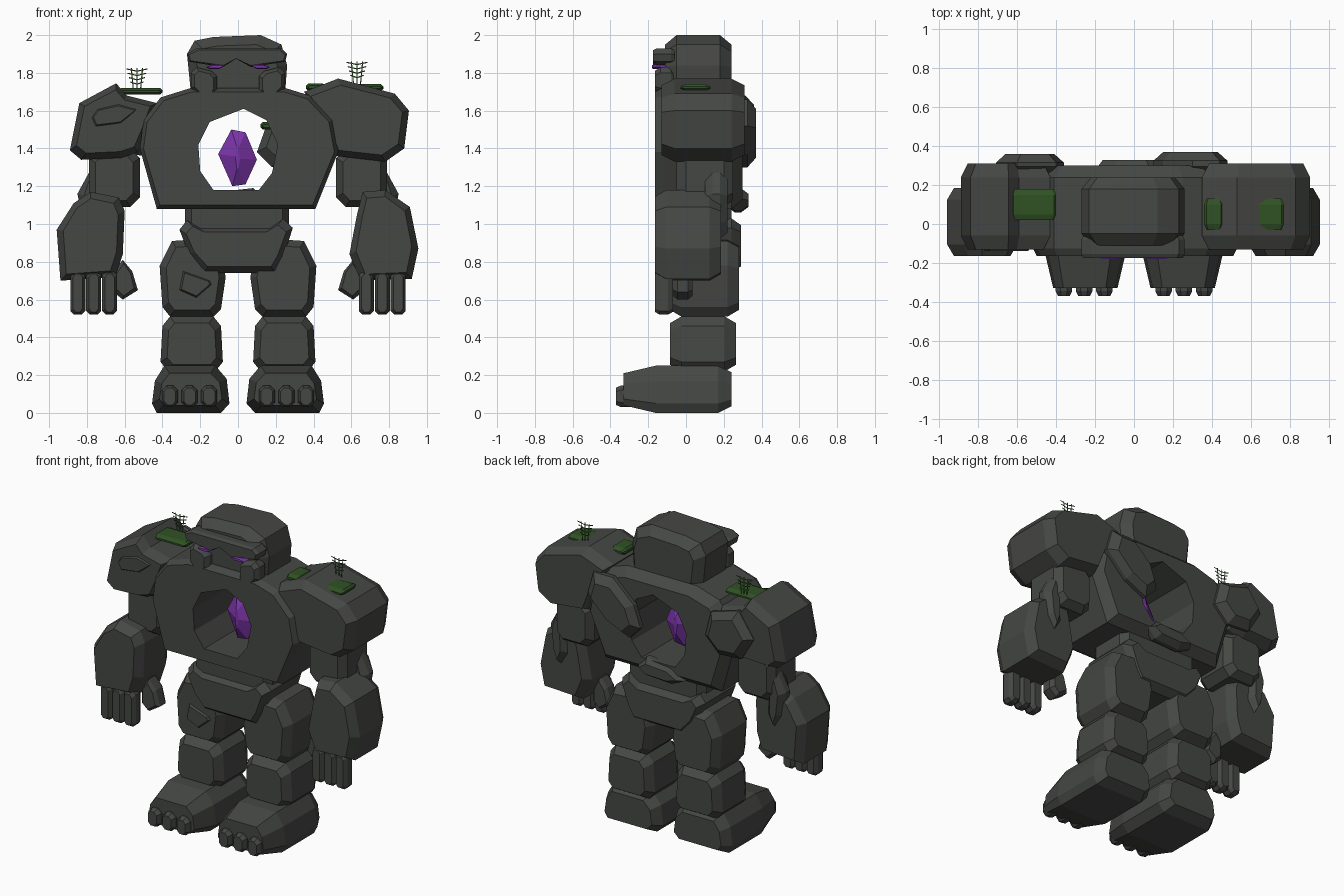
import bpy, bmesh, math
from mathutils import Vector


def material(name, rgb):
    m = bpy.data.materials.new(name)
    m.diffuse_color = (*rgb, 1)
    return m


STONE = material("stone", (0.06, 0.064, 0.058))
PURPLE = material("crystal_purple", (0.2, 0.035, 0.4))
GREEN = material("moss_green", (0.03, 0.085, 0.018))


def finish(name, bm, mat):
    bmesh.ops.recalc_face_normals(bm, faces=bm.faces)
    me = bpy.data.meshes.new(name)
    bm.to_mesh(me)
    bm.free()
    me.materials.append(mat)
    ob = bpy.data.objects.new(name, me)
    bpy.context.collection.objects.link(ob)
    return ob


def rock(name, pts, y0, y1, d=0.05, inset=0.035, d0=None, inset0=None, mat=STONE, s=1):
    """Front outline (x, z) extruded from y0 to y1, chamfered front and back; s=-1 mirrors x."""
    d0 = d if d0 is None else d0
    inset0 = inset if inset0 is None else inset0
    xs, zs = [p[0] for p in pts], [p[1] for p in pts]
    cx, cz = (min(xs) + max(xs)) / 2, (min(zs) + max(zs)) / 2
    hx, hz = (max(xs) - min(xs)) / 2, (max(zs) - min(zs)) / 2
    bm = bmesh.new()
    rings = []
    for y, i in ((y0, inset0), (y0 + d0, 0), (y1 - d, 0), (y1, inset)):
        fx, fz = max(1 - i / hx, 0.05), max(1 - i / hz, 0.05)
        rings.append([bm.verts.new((s * (cx + (x - cx) * fx), y, cz + (z - cz) * fz)) for x, z in pts])
    n = len(pts)
    for a, b in zip(rings, rings[1:]):
        for k in range(n):
            bm.faces.new((a[k], a[(k + 1) % n], b[(k + 1) % n], b[k]))
    bm.faces.new(rings[0])
    bm.faces.new(rings[-1])
    return finish(name, bm, mat)


def octo(x0, x1, z0, z1, c):
    """Box outline with cut corners."""
    return [(x0 + c, z0), (x1 - c, z0), (x1, z0 + c), (x1, z1 - c),
            (x1 - c, z1), (x0 + c, z1), (x0, z1 - c), (x0, z0 + c)]


# Torso with a hole right through it
torso = rock("torso", [(-0.43, 1.08), (0.41, 1.08), (0.53, 1.38), (0.5, 1.55), (0.38, 1.68), (0.25, 1.72),
                       (-0.25, 1.72), (-0.41, 1.67), (-0.5, 1.55), (-0.52, 1.4)],
             -0.165, 0.3, d=0.06, inset=0.05, d0=0.04, inset0=0.02)
cutter = rock("hole_cutter", [(-0.21, 1.42), (-0.15, 1.54), (0.03, 1.61), (0.15, 1.55), (0.21, 1.42),
                              (0.18, 1.27), (0.11, 1.18), (-0.13, 1.18), (-0.2, 1.28)], -0.6, 0.6, inset=0)
cutter.hide_render = True
mod = torso.modifiers.new("hole", "BOOLEAN")
mod.operation, mod.solver, mod.object = "DIFFERENCE", "EXACT", cutter
bpy.context.view_layer.objects.active = torso
bpy.ops.object.modifier_apply(modifier=mod.name)
bpy.data.objects.remove(cutter)

# Floating crystal
rock("chest_crystal", [(-0.035, 1.5), (0.04, 1.485), (0.1, 1.34), (0.04, 1.21), (-0.03, 1.2), (-0.105, 1.37)],
     -0.01, 0.11, d=0.05, inset=0.09, mat=PURPLE)

# Back plates
rock("back_plate_right", [(0.1, 1.38), (0.18, 1.3), (0.33, 1.37), (0.48, 1.52), (0.44, 1.66), (0.3, 1.66),
                          (0.15, 1.52)], 0.25, 0.37, d=0.045, inset=0.05)
rock("back_plate_left", [(-0.71, 1.52), (-0.62, 1.37), (-0.46, 1.36), (-0.36, 1.46), (-0.4, 1.62),
                         (-0.6, 1.68)], 0.25, 0.36, d=0.045, inset=0.05)
rock("lower_back_plate", [(-0.19, 1.1), (-0.1, 1.06), (0.08, 1.07), (0.14, 1.13), (0.08, 1.19), (-0.1, 1.17)],
     0.22, 0.33, d=0.04, inset=0.03)

# Head, brow, cheeks, eyes
rock("head", [(-0.2, 1.62), (0.2, 1.62), (0.25, 1.7), (0.26, 1.84), (0.23, 1.95), (0.12, 2.0),
              (-0.13, 1.99), (-0.23, 1.97), (-0.27, 1.9), (-0.25, 1.7)], -0.11, 0.24, d=0.06, inset=0.05)
rock("brow", [(-0.26, 1.86), (-0.08, 1.83), (-0.01, 1.875), (0.07, 1.83), (0.25, 1.86), (0.26, 1.9),
              (0.23, 1.93), (-0.22, 1.93), (-0.27, 1.9)], -0.175, -0.06, d=0.02, inset=0.01)
for s in (-1, 1):
    rock("cheek", [(0.13, 1.67), (0.21, 1.68), (0.25, 1.72), (0.25, 1.8), (0.22, 1.83), (0.14, 1.81),
                   (0.11, 1.78), (0.11, 1.7)], -0.165, -0.05, d=0.03, inset=0.02, s=s)
    rock("eye", [(0.07, 1.838), (0.1, 1.82), (0.15, 1.82), (0.17, 1.83), (0.14, 1.843), (0.09, 1.845)],
         -0.18, -0.09, d=0.01, inset=0.005, mat=PURPLE, s=s)

# Shoulders
rock("left_shoulder", [(-0.89, 1.39), (-0.84, 1.64), (-0.645, 1.745), (-0.59, 1.68), (-0.43, 1.64),
                       (-0.48, 1.5), (-0.53, 1.38), (-0.62, 1.35), (-0.83, 1.34)], -0.13, 0.31, d=0.07)
rock("right_shoulder", [(0.35, 1.7), (0.53, 1.77), (0.83, 1.69), (0.905, 1.6), (0.88, 1.4), (0.78, 1.33),
                        (0.52, 1.36), (0.46, 1.52)], -0.13, 0.31, d=0.07)
rock("shoulder_chip", [(-0.78, 1.56), (-0.75, 1.61), (-0.63, 1.64), (-0.53, 1.61), (-0.62, 1.53), (-0.76, 1.51)],
     -0.14, -0.06, d=0.02, inset=0.015)

# Arms
forearm = {
    -1: [(-0.96, 0.97), (-0.87, 1.11), (-0.78, 1.17), (-0.63, 1.14), (-0.6, 1.07), (-0.61, 0.84),
         (-0.65, 0.72), (-0.94, 0.7)],
    1: [(0.66, 1.17), (0.78, 1.18), (0.91, 1.09), (0.955, 0.87), (0.92, 0.71), (0.65, 0.7),
        (0.59, 0.84), (0.63, 1.05)]}
for s in (-1, 1):
    rock("upper_arm", octo(0.52, 0.79, 1.09, 1.4, 0.05), -0.05, 0.25, d=0.05, s=s)
    rock("forearm", forearm[s], -0.165, 0.185, d=0.06)
    rock("elbow_plate", [(0.72, 1.0), (0.77, 0.92), (0.82, 1.0), (0.85, 1.16), (0.79, 1.27), (0.73, 1.17)],
         0.1, 0.22, d=0.04, inset=0.035, s=s)
    for i in range(3):
        x = 0.64 + 0.084 * i
        rock("finger", octo(x, x + 0.08, 0.52, 0.75, 0.02), -0.165, -0.07, d=0.025, inset=0.015, s=s)
    rock("thumb", [(0.53, 0.65), (0.61, 0.6), (0.66, 0.64), (0.66, 0.75), (0.61, 0.81), (0.56, 0.75)],
         -0.07, 0.035, d=0.025, inset=0.02, s=s)

# Waist and pelvis
rock("waist", octo(-0.28, 0.27, 0.94, 1.14, 0.04), -0.08, 0.24, d=0.05)
rock("pelvis", [(-0.26, 0.84), (-0.18, 0.74), (0.2, 0.74), (0.24, 0.82), (0.29, 0.98), (0.24, 1.03),
                (0.17, 0.98), (-0.2, 0.98), (-0.27, 1.02), (-0.31, 0.97)], -0.12, 0.29, d=0.05)

# Legs
for s in (-1, 1):
    rock("thigh", [(0.13, 0.51), (0.36, 0.51), (0.4, 0.56), (0.415, 0.78), (0.35, 0.91), (0.2, 0.92),
                   (0.09, 0.83), (0.065, 0.72), (0.09, 0.55)], -0.085, 0.28, d=0.06, s=s)
    rock("shin", [(0.12, 0.22), (0.37, 0.22), (0.41, 0.27), (0.4, 0.46), (0.36, 0.51), (0.13, 0.51),
                  (0.09, 0.46), (0.08, 0.27)], -0.085, 0.265, d=0.06, s=s)
    rock("foot", [(0.09, 0), (0.43, 0), (0.455, 0.05), (0.44, 0.17), (0.39, 0.25), (0.12, 0.25),
                  (0.06, 0.18), (0.045, 0.05)], -0.33, 0.24, d=0.07, inset=0.035, d0=0.17, inset0=0.04, s=s)
    for i in range(3):
        x = 0.11 + 0.104 * i
        rock("toe", octo(x, x + 0.085, 0.03, 0.145, 0.025), -0.37, -0.27, d=0.025, inset=0.012, s=s)
rock("thigh_chip", [(-0.31, 0.65), (-0.29, 0.75), (-0.15, 0.7), (-0.14, 0.68), (-0.22, 0.61)],
     -0.1, -0.06, d=0.015, inset=0.01)

# Moss patches
for x0, x1, z0, z1, y0, y1 in ((-0.63, -0.4, 1.685, 1.72, 0.02, 0.18), (0.62, 0.77, 1.705, 1.74, -0.03, 0.13),
                               (0.36, 0.46, 1.705, 1.745, -0.03, 0.13), (0.12, 0.2, 1.5, 1.54, 0.0, 0.14)):
    rock("moss", octo(x0, x1, z0, z1, 0.012), y0, y1, d=0.03, inset=0.012, mat=GREEN)


# Ferns: flat sprigs of thin crossing stems
def sprig(x, y, z):
    bm = bmesh.new()
    lines = [((dx * 0.6, 0), (dx, 0.125)) for dx in (-0.03, 0, 0.03)]
    for k in range(4):
        h, w = 0.04 + 0.023 * k, 0.035 + 0.007 * k
        lines += [((0, h), (-w, h + 0.012)), ((0, h), (w, h + 0.012))]
    for (ax, az), (bx, bz) in lines:
        a, b = Vector((x + ax, y, z + az)), Vector((x + bx, y, z + bz))
        n = (b - a).cross(Vector((0, 1, 0))).normalized() * 0.003
        bm.faces.new([bm.verts.new(p) for p in (a - n, b - n, b + n, a + n)])
    finish("fern", bm, GREEN)


sprig(-0.535, 0.165, 1.7)
sprig(0.63, 0.14, 1.735)
